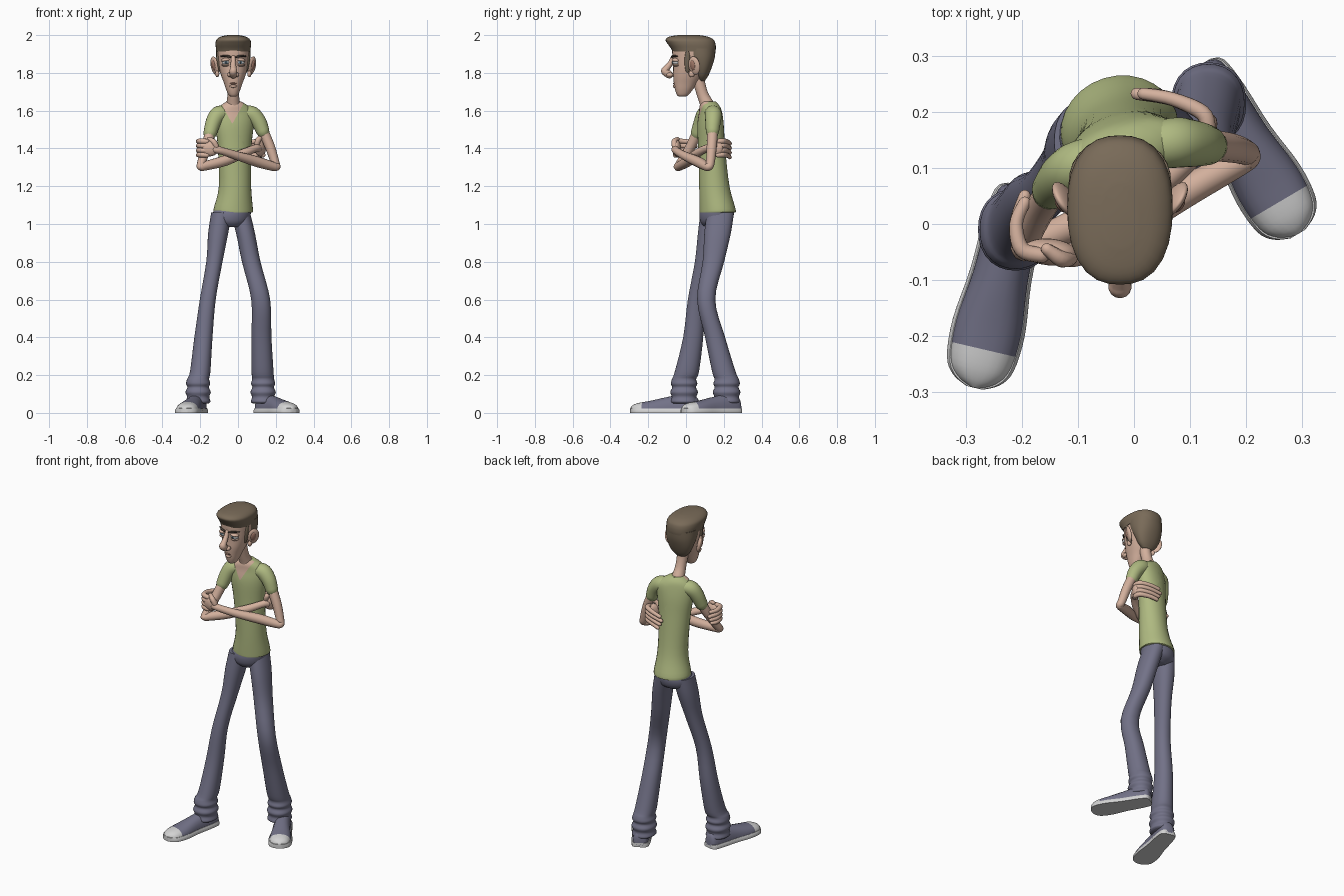
import bpy, bmesh
from math import sin, cos, pi, radians
from mathutils import Vector, Matrix

cube = bpy.data.objects.get("Cube")
if cube:
    bpy.data.objects.remove(cube)


def material(name, *rgb):
    m = bpy.data.materials.new(name)
    m.use_nodes = True
    m.diffuse_color = (*rgb, 1)
    m.node_tree.nodes["Principled BSDF"].inputs["Base Color"].default_value = (*rgb, 1)
    return m


SKIN = material("skin", .66, .44, .34)
SHIRT = material("green_shirt", .43, .49, .22)
DENIM = material("slate_denim", .17, .168, .245)
HAIR = material("brown_hair", .19, .145, .098)
WHITE = material("rubber_white", .65, .65, .65)
DARK = material("dark_brow", .06, .045, .035)
IRIS = material("iris_blue", .12, .22, .3)
LIP = material("lip_brown", .36, .19, .14)
MID = -.025     # x of the head's middle plane
parts = []


def finish(name, bm, *mats):
    bmesh.ops.recalc_face_normals(bm, faces=bm.faces)
    mesh = bpy.data.meshes.new(name)
    bm.to_mesh(mesh)
    bm.free()
    for m in mats:
        mesh.materials.append(m)
    ob = bpy.data.objects.new(name, mesh)
    bpy.context.collection.objects.link(ob)
    parts.append(ob)
    return ob


def smooth_path(keys, steps):
    """Catmull-Rom interpolation of equal-length tuples."""
    out = []
    for i in range(len(keys) - 1):
        a, b, c, d = (Vector(keys[max(0, min(len(keys) - 1, i + k))]) for k in (-1, 0, 1, 2))
        for s in range(steps):
            t = s / steps
            out.append(b + (c - a) * (t / 2) + (2 * a - 5 * b + 4 * c - d) * (t * t / 2)
                       + (3 * b - a - 3 * c + d) * (t ** 3 / 2))
    return out + [Vector(keys[-1])]


def skin_rings(rings):
    """Closed tube through rings of points."""
    bm = bmesh.new()
    loops = [[bm.verts.new(p) for p in ring] for ring in rings]
    n = len(loops[0])
    for a, b in zip(loops, loops[1:]):
        for i in range(n):
            j = (i + 1) % n
            bm.faces.new((a[i], a[j], b[j], b[i]))
    bm.faces.new(loops[0])
    bm.faces.new(loops[-1])
    return bm


def superellipse(n, power):
    pts = []
    for i in range(n):
        c, s = cos(2 * pi * i / n), sin(2 * pi * i / n)
        k = (abs(c) ** power + abs(s) ** power) ** (-1 / power)
        pts.append((c * k, s * k))
    return pts


def loft(keys, yaw=0, power=2, steps=4, n=28):
    """Level sections given as (z, x, y, x radius, y radius)."""
    co, si = cos(radians(yaw)), sin(radians(yaw))
    return skin_rings([[(x + u * rx * co - v * ry * si, y + u * rx * si + v * ry * co, z)
                        for u, v in superellipse(n, power)]
                       for z, x, y, rx, ry in smooth_path(keys, steps)])


def sweep(name, mat, keys, n=14, steps=5):
    """Round limb with rounded ends along (x, y, z, radius) points."""
    path = [(p.xyz, p[3]) for p in smooth_path(keys, steps)]
    def cap(end, inner):
        d = (end[0] - inner[0]).normalized()
        return [(end[0] + d * end[1] * k, end[1] * r) for k, r in ((.5, .86), (.85, .5), (.98, .15))]
    path = cap(path[0], path[1])[::-1] + path + cap(path[-1], path[-2])
    rings, side = [], None
    for i, (p, r) in enumerate(path):
        t = (path[min(i + 1, len(path) - 1)][0] - path[max(i - 1, 0)][0]).normalized()
        side = side - t * side.dot(t) if side else t.orthogonal()
        side.normalize()
        up = t.cross(side)
        rings.append([p + (side * cos(a) + up * sin(a)) * r for a in (2 * pi * k / n for k in range(n))])
    return finish(name, skin_rings(rings), mat)


def ball(name, mat, centre, size, yaw=0, tilt=0):
    bm = bmesh.new()
    bmesh.ops.create_uvsphere(bm, u_segments=20, v_segments=14, radius=1)
    bm.transform(Matrix.Translation(centre) @ Matrix.Rotation(radians(yaw), 4, 'Z')
                 @ Matrix.Rotation(radians(tilt), 4, 'Y') @ Matrix.Diagonal((*size, 1)))
    return finish(name, bm, mat)


# Shirt body with the open neck cut along two slanted planes
bm = loft([(1.062, -.025, .167, .103, .094), (1.08, -.025, .167, .105, .095), (1.2, -.016, .15, .086, .08),
           (1.4, -.018, .136, .09, .07), (1.52, -.018, .13, .104, .066), (1.59, -.016, .13, .104, .056),
           (1.625, -.02, .125, .076, .05), (1.648, -.022, .12, .04, .038)], yaw=17)
for s in (1, -1):
    bmesh.ops.bisect_plane(bm, geom=bm.verts[:] + bm.edges[:] + bm.faces[:],
                           plane_co=(-.03, 0, 1.53), plane_no=(s, 0, -.55))
for f in bm.faces:
    c = f.calc_center_median()
    if c.y < .12 and abs(c.x + .03) < .55 * (c.z - 1.53):
        f.material_index = 1
finish("shirt_body", bm, SHIRT, SKIN)

# Trousers: pelvis and two legs with wrinkled cuffs
finish("trouser_pelvis", loft([(.985, -.035, .15, .05, .05), (1.01, -.037, .158, .092, .08),
                               (1.05, -.034, .162, .102, .091), (1.09, -.025, .165, .096, .086)], yaw=17), DENIM)
LEGS = {
    "left": [(1.06, .012, .182, .052, .072), (.95, .04, .167, .05, .07), (.8, .07, .145, .049, .057),
             (.6, .12, .107, .05, .048), (.4, .124, .154, .053, .053), (.22, .13, .2, .058, .062)],
    "right": [(1.06, -.088, .148, .054, .072), (.95, -.105, .13, .053, .067), (.8, -.125, .1, .043, .053),
              (.6, -.16, .056, .042, .046), (.4, -.183, .038, .048, .053), (.22, -.2, .005, .054, .064)]}
CUFFS = {"left": (.133, .215), "right": (-.211, -.01)}
for side, keys in LEGS.items():
    x, y = CUFFS[side]
    folds = [(z, x, y, .061 + d, .067 + d) for z, d in
             ((.18, -.003), (.155, .003), (.135, -.004), (.11, .006), (.085, -.002), (.06, .004), (.05, -.006))]
    finish(side + "_trouser_leg", loft(keys + folds, power=2.2), DENIM)


# Shoes: lofted upper with pale toe cap, on a flat sole
def shoe(side, heel, toe):
    heel, toe = Vector((*heel, 0)), Vector((*toe, 0))
    d = toe - heel
    across = Vector((-d.y, d.x, 0)).normalized()
    stations = smooth_path([(0, .022, .05), (.04, .042, .085), (.2, .05, .1), (.45, .053, .085),
                            (.7, .063, .065), (.88, .058, .053), (.96, .04, .042), (1, .012, .03)], 4)
    def rings(grow, low, high):
        return [[heel + d * t + across * (u * (w + grow))
                 + Vector((0, 0, low + max(0, v) * ((high or h) - low)))
                 for u, v in superellipse(24, 8 if high else 2.4)] for t, w, h in stations]
    bm = skin_rings(rings(-.003, .012, None))
    bmesh.ops.bisect_plane(bm, geom=bm.verts[:] + bm.edges[:] + bm.faces[:],
                           plane_co=heel + d * .81, plane_no=d.normalized())
    for f in bm.faces:
        f.material_index = int((f.calc_center_median() - heel).dot(d) > .81 * d.length_squared)
    finish(side + "_shoe_upper", bm, DENIM, WHITE)
    finish(side + "_shoe_sole", skin_rings(rings(.003, 0, .026)), WHITE)


shoe("left", (.115, .282), (.292, -.018))
shoe("right", (-.2, .068), (-.284, -.292))

# Sleeves and folded arms
sweep("left_sleeve", SHIRT, [(.04, .14, 1.585, .042), (.075, .145, 1.578, .045), (.11, .143, 1.54, .041),
                             (.132, .14, 1.49, .035)], n=20)
sweep("right_sleeve", SHIRT, [(-.07, .115, 1.585, .042), (-.105, .1, 1.578, .045), (-.13, .082, 1.54, .041),
                              (-.148, .06, 1.48, .035)], n=20)
sweep("left_arm", SKIN, [(.11, .143, 1.54, .029), (.165, .137, 1.42, .027), (.198, .128, 1.32, .023),
                         (.204, .118, 1.303, .021), (.185, .108, 1.305, .024), (.1, .062, 1.33, .028),
                         (0, -.005, 1.36, .023), (-.09, -.052, 1.388, .02), (-.12, -.055, 1.395, .022)])
sweep("right_arm", SKIN, [(-.13, .082, 1.54, .029), (-.165, .03, 1.42, .027), (-.194, -.032, 1.32, .023),
                          (-.197, -.045, 1.303, .021), (-.18, -.036, 1.306, .024), (-.07, .015, 1.335, .028),
                          (.03, .06, 1.375, .023), (.09, .108, 1.4, .02), (.105, .13, 1.4, .022)])

# Hands: palm, four fingers and a thumb each
ball("left_palm", SKIN, (-.15, -.05, 1.402), (.05, .024, .044), yaw=-5)
ball("right_palm", SKIN, (.118, .155, 1.402), (.046, .022, .044), yaw=58)
for i, label in enumerate(("index", "middle", "ring", "little")):
    z, short = 1.437 - .024 * i, .012 * abs(i - 1)
    sweep("left_%s_finger" % label, SKIN, [(-.165, -.056, z, .014), (-.2, -.045, z + .002, .0145),
          (-.21, 0, z, .0125), (-.195, .05 - short, z - .002, .011)], n=10)
    sweep("right_%s_finger" % label, SKIN, [(.132, .17, z, .014), (.122, .198, z + .002, .0145),
          (.07, .222, z - .003, .0125), (.005 + short, .232, z - .012, .011)], n=10)
sweep("left_thumb", SKIN, [(-.115, -.06, 1.41, .015), (-.13, -.062, 1.437, .015), (-.155, -.045, 1.45, .011)], n=10)
sweep("right_thumb", SKIN, [(.1, .13, 1.42, .015), (.108, .125, 1.447, .015), (.125, .14, 1.458, .011)], n=10)


# Head, neck and hair: sections given as (z, front y, back y, half width)
def head_loft(name, mat, keys, power):
    finish(name, loft([(z, MID, (f + b) / 2, w, (b - f) / 2) for z, f, b, w in keys], power=power), mat)


sweep("neck", SKIN, [(MID, .065, 1.79, .034), (MID, .072, 1.74, .031), (MID, .09, 1.68, .031),
                     (MID, .112, 1.63, .038), (MID, .12, 1.59, .045)], n=20)
head_loft("head", SKIN, [(1.674, -.035, -.005, .01), (1.682, -.047, .012, .024), (1.71, -.058, .035, .037),
                         (1.745, -.064, .06, .049), (1.785, -.068, .09, .064), (1.83, -.068, .118, .077),
                         (1.88, -.071, .14, .084), (1.93, -.073, .146, .086), (1.965, -.06, .13, .07)], 2.2)
head_loft("hair_top", HAIR, [(1.912, -.07, .156, .09), (1.93, -.08, .158, .092), (1.955, -.098, .156, .094),
                             (1.976, -.108, .146, .089), (1.992, -.088, .115, .066), (2, -.04, .07, .03)], 2.4)
head_loft("hair_back", HAIR, [(1.758, .07, .1, .03), (1.785, .055, .118, .058), (1.83, .035, .137, .079),
                              (1.88, .0, .152, .09), (1.93, -.025, .157, .092)], 2.2)
sweep("nose", SKIN, [(MID, -.068, 1.882, .012), (MID, -.083, 1.85, .014), (MID, -.104, 1.822, .018),
                     (MID, -.111, 1.808, .021), (MID, -.088, 1.79, .02)])
sweep("mouth", LIP, [(MID - .03, -.047, 1.742, .003), (MID, -.064, 1.744, .005), (MID + .03, -.047, 1.742, .003)], n=8)
sweep("lower_lip", SKIN, [(MID - .016, -.056, 1.73, .005), (MID, -.062, 1.729, .008),
                          (MID + .016, -.056, 1.73, .005)], n=8)

# Mirrored face details
for side, s in (("left", 1), ("right", -1)):
    x = MID + s * .038
    ball(side + "_eye", WHITE, (x, -.05, 1.857), (.023, .021, .018))
    ball(side + "_iris", IRIS, (x, -.069, 1.856), (.008, .004, .008))
    ball(side + "_pupil", DARK, (x, -.072, 1.856), (.0035, .002, .0035))
    ball(side + "_upper_lid", SKIN, (x, -.05, 1.869), (.026, .025, .011), tilt=s * 8)
    ball(side + "_lower_lid", SKIN, (x, -.049, 1.841), (.024, .022, .008))
    ball(side + "_nostril", SKIN, (MID + s * .019, -.085, 1.79), (.012, .018, .012))
    sweep(side + "_eyebrow", DARK, [(MID + s * .014, -.075, 1.884, .005), (MID + s * .04, -.068, 1.89, .006),
                                    (MID + s * .066, -.045, 1.888, .003)], n=8)
    ball(side + "_sideburn", HAIR, (MID + s * .076, .008, 1.86), (.011, .016, .062), tilt=s * 8)
    ball(side + "_ear", SKIN, (MID + s * .098, .044, 1.838), (.013, .035, .05), yaw=-s * 32, tilt=s * 12)
    ball(side + "_ear_lobe", SKIN, (MID + s * .085, .03, 1.795), (.011, .016, .018))
    ball(side + "_ear_hollow", LIP, (MID + s * .103, .036, 1.84), (.01, .017, .028), yaw=-s * 32, tilt=s * 12)

# Smooth shading with sharp creases kept
bpy.ops.object.select_all(action='DESELECT')
for ob in parts:
    ob.select_set(True)
bpy.context.view_layer.objects.active = parts[0]
bpy.ops.object.shade_smooth_by_angle(angle=radians(50))
